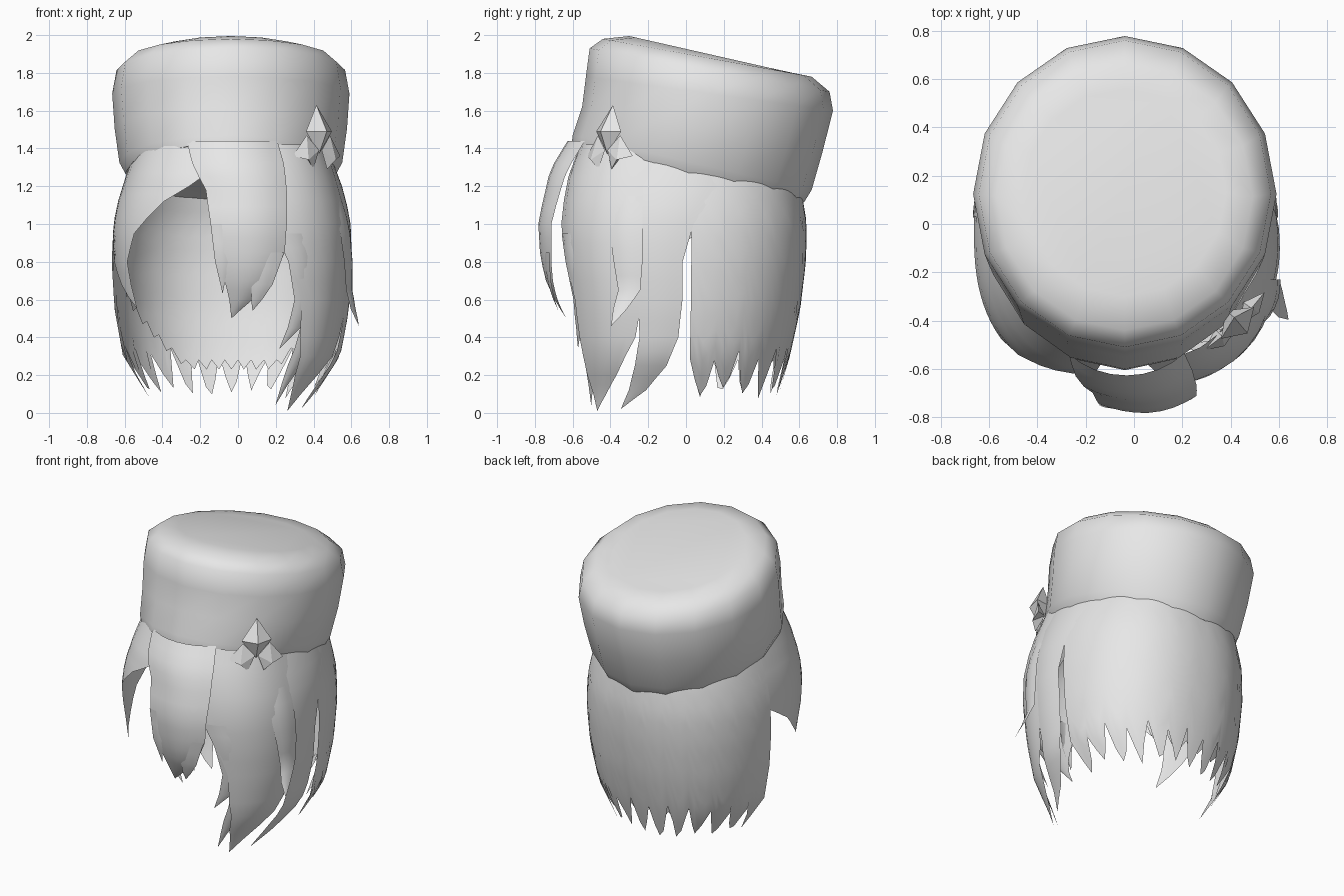
import bpy, bmesh, math, random
from mathutils import Vector

if "Cube" in bpy.data.objects:
    bpy.data.objects.remove(bpy.data.objects["Cube"])

random.seed(4)
grey = bpy.data.materials.new("plain grey")
grey.diffuse_color = (0.8, 0.8, 0.8, 1)
grey.use_nodes = True
grey.node_tree.nodes["Principled BSDF"].inputs["Base Color"].default_value = grey.diffuse_color
CX, CY = -0.035, -0.03

# hair envelope: height, front reach, back reach, half width
ENV = [(0.0, .56, .50, .40), (0.1, .57, .52, .45), (0.3, .60, .58, .575), (0.55, .63, .635, .62),
       (0.8, .65, .665, .635), (1.0, .65, .67, .625), (1.12, .63, .65, .60),
       (1.25, .60, .63, .56), (1.42, .53, .55, .50)]


def env(deg, z, off=0.0):
    """Point on the rounded head envelope; 0 degrees is front, 90 is right."""
    z = max(0.0, min(1.44, z))
    k = next((i for i in range(len(ENV) - 1) if z <= ENV[i + 1][0]), len(ENV) - 2)
    a, b = ENV[k], ENV[k + 1]
    t = (z - a[0]) / (b[0] - a[0])
    f, bk, w = (a[i] + (b[i] - a[i]) * t for i in (1, 2, 3))
    s, c = math.sin(math.radians(deg)), math.cos(math.radians(deg))
    n = 2.5 if c > 0 else 2.2
    r = (abs(s) ** n + abs(c) ** n) ** (-1 / n)
    return Vector((CX + (w * r + off) * s, CY - ((f if c > 0 else bk) * r + off) * c, z))


def make(name, verts, faces, angle=None):
    me = bpy.data.meshes.new(name)
    me.from_pydata([tuple(v) for v in verts], [], faces)
    bm = bmesh.new()
    bm.from_mesh(me)
    bmesh.ops.remove_doubles(bm, verts=bm.verts, dist=0.0005)
    bm.to_mesh(me)
    bm.free()
    ob = bpy.data.objects.new(name, me)
    bpy.context.collection.objects.link(ob)
    me.materials.append(grey)
    if angle:
        bpy.ops.object.select_all(action='DESELECT')
        ob.select_set(True)
        bpy.context.view_layer.objects.active = ob
        bpy.ops.object.shade_smooth_by_angle(angle=math.radians(angle))
    return ob


def grid(name, rows, angle=60):
    n = len(rows[0])
    faces = [(i * n + j, (i + 1) * n + j, (i + 1) * n + j + 1, i * n + j + 1)
             for i in range(len(rows) - 1) for j in range(n - 1)]
    return make(name, [p for r in rows for p in r], faces, angle)


def lock(name, rows, bulge=0.02, cols=8):
    """Tapering lock; each row is height, start angle, end angle, offset."""
    fine = []
    for a, b in zip(rows, rows[1:]):
        fine += [tuple(p + (q - p) * k / 2 for p, q in zip(a, b)) for k in range(2)]
    fine.append(rows[-1])
    full = max(r[2] - r[1] for r in rows)
    grid(name, [[env(a + (b - a) * j / cols, z,
                     o + bulge * math.sin(math.pi * j / cols) * (b - a) / full)
                 for j in range(cols + 1)] for z, a, b, o in fine])


def curtain(name, a0, a1, cols, top, hem, off):
    """Wide sheet of hair with a jagged hem."""
    hems = [hem(j / cols, j) for j in range(cols + 1)]
    grid(name, [[env(a0 + (a1 - a0) * j / cols, top + (hems[j] - top) * (i / 14), off)
                 for j in range(cols + 1)] for i in range(15)])


# fur hat: front point, back point and half width of each tilted ring
RINGS = [((-.55, 1.415), (.59, 1.13), .52), ((-.605, 1.425), (.625, 1.115), .56),
         ((-.60, 1.47), (.665, 1.18), .59), ((-.55, 1.62), (.725, 1.39), .615),
         ((-.53, 1.78), (.778, 1.60), .628), ((-.51, 1.93), (.76, 1.70), .605),
         ((-.44, 1.98), (.665, 1.78), .53), ((-.30, 1.995), (.56, 1.80), .42)]
N = 16
verts, faces = [], []
for (fy, fz), (by, bz), hw in RINGS:
    for i in range(N):
        a = 2 * math.pi * i / N
        t = (1 - math.cos(a)) / 2
        verts.append((-.038 + hw * math.sin(a), fy + (by - fy) * t, fz + (bz - fz) * t))
for r in range(len(RINGS) - 1):
    for i in range(N):
        j = (i + 1) % N
        faces.append((r * N + i, r * N + j, (r + 1) * N + j, (r + 1) * N + i))
faces.append(tuple(reversed(range(N))))
faces.append(tuple(range((len(RINGS) - 1) * N, len(RINGS) * N)))
make("hat", verts, faces, 60)


# back hair with pointed ends, and a shorter layer inside it
def outer_hem(u, j):
    tooth = (.31, .20, .10, .17)[j % 4]
    return tooth + random.uniform(-.04, .04)


def inner_hem(u, j):
    side = max(0, abs(u - .5) - .2) / .3
    return .23 + .38 * side + (.05 if j % 2 else 0)


curtain("back_hair", 95, 265, 52, 1.40, outer_hem, 0)
curtain("inner_hair", 112, 248, 36, 1.2, inner_hem, -.035)

# right side locks
lock("right_front_lock", [(1.42, 8, 78, 0), (1.25, 14, 77, 0), (1.0, 20, 75, 0), (.8, 28, 73, 0),
                          (.6, 34, 72, 0), (.4, 35, 68, 0), (.2, 38, 57, 0), (.1, 41, 50, 0),
                          (.01, 43, 43, 0)])
lock("right_side_lock", [(1.42, 66, 114, -.01), (1.2, 67, 108, 0), (1.0, 69, 96, 0), (.8, 70, 91, 0),
                         (.6, 70, 91, 0), (.4, 70, 89, 0), (.25, 67, 83, 0), (.12, 63, 72, 0),
                         (.02, 58, 58, 0)], .012)
lock("right_wisp", [(1.15, 58, 72, .0), (.95, 58, 73, .015), (.8, 60, 73, .02), (.65, 62, 72, .03),
                    (.55, 61, 67, .07), (.46, 62, 62, .13)], .01, 4)
lock("right_inner_wisp", [(.95, 21, 38, 0), (.8, 27, 40, 0), (.6, 31, 41, -.01), (.45, 29, 36, -.02),
                          (.34, 26, 26, -.03)], .01, 4)
lock("right_cheek_tip", [(.45, 36, 48, -.02), (.25, 33, 42, -.03), (.04, 34, 34, -.03)], .01, 4)

# left side sweep
lock("left_fringe", [(1.42, -118, -10, 0), (1.27, -116, -13, 0), (1.2, -114, -22, 0),
                     (1.12, -110, -34, 0), (.95, -98, -50, 0), (.8, -78, -56, -.01),
                     (.68, -67, -55, -.02), (.55, -52, -52, -.03)], .0, 14)

# centre fringe and its split ends
lock("centre_fringe", [(1.44, -26, 27, .02), (1.32, -20, 27, .05), (1.18, -12, 26, .06),
                       (1.0, -9, 24, .07), (.85, -7, 23, .065), (.7, -3, 18, .05),
                       (.6, -1, 10, .02), (.5, 0, 0, -.02)], .055)
lock("fringe_right_tip", [(.85, 8, 22.5, .075), (.68, 9, 18, .06), (.6, 9, 14, .04),
                          (.54, 10, 10, .02)], .01, 4)
lock("fringe_left_tip", [(1.0, -9, 1, .075), (.8, -7, -1, .07), (.63, -4, -4, .04)], .01, 4)

# gem ornament and its two ribbon leaves
C = Vector((.415, -.395, 1.49))
T, OUT, UP = Vector((.72, .69, 0)), Vector((.69, -.72, 0)), Vector((0, .06, 1))


def spot(u, v, d):
    return C + T * u + UP * v + OUT * d


gem = [spot(0, .14, 0), spot(0, -.12, .02), spot(-.095, 0, .02), spot(0, 0, .08),
       spot(.095, 0, .02), spot(0, 0, -.05)]
ring = (2, 3, 4, 5)
make("gem", gem, [f for k in range(4) for f in
                  ((0, ring[k], ring[(k + 1) % 4]), (1, ring[(k + 1) % 4], ring[k]))])
for s, name in ((-1, "left_leaf"), (1, "right_leaf")):
    pts = [spot(s * u, v, d) for u, v, d in
           ((.01, -.10, .03), (.085, -.02, .015), (.175, -.13, .0), (.10, -.15, .045),
            (.05, -.20, .03), (.08, -.11, -.03))]
    tris = [(0, 3, 1), (1, 3, 2), (0, 4, 3), (0, 1, 5), (1, 2, 5), (2, 3, 5), (3, 4, 5), (4, 0, 5)]
    make(name, pts, tris if s > 0 else [t[::-1] for t in tris])
